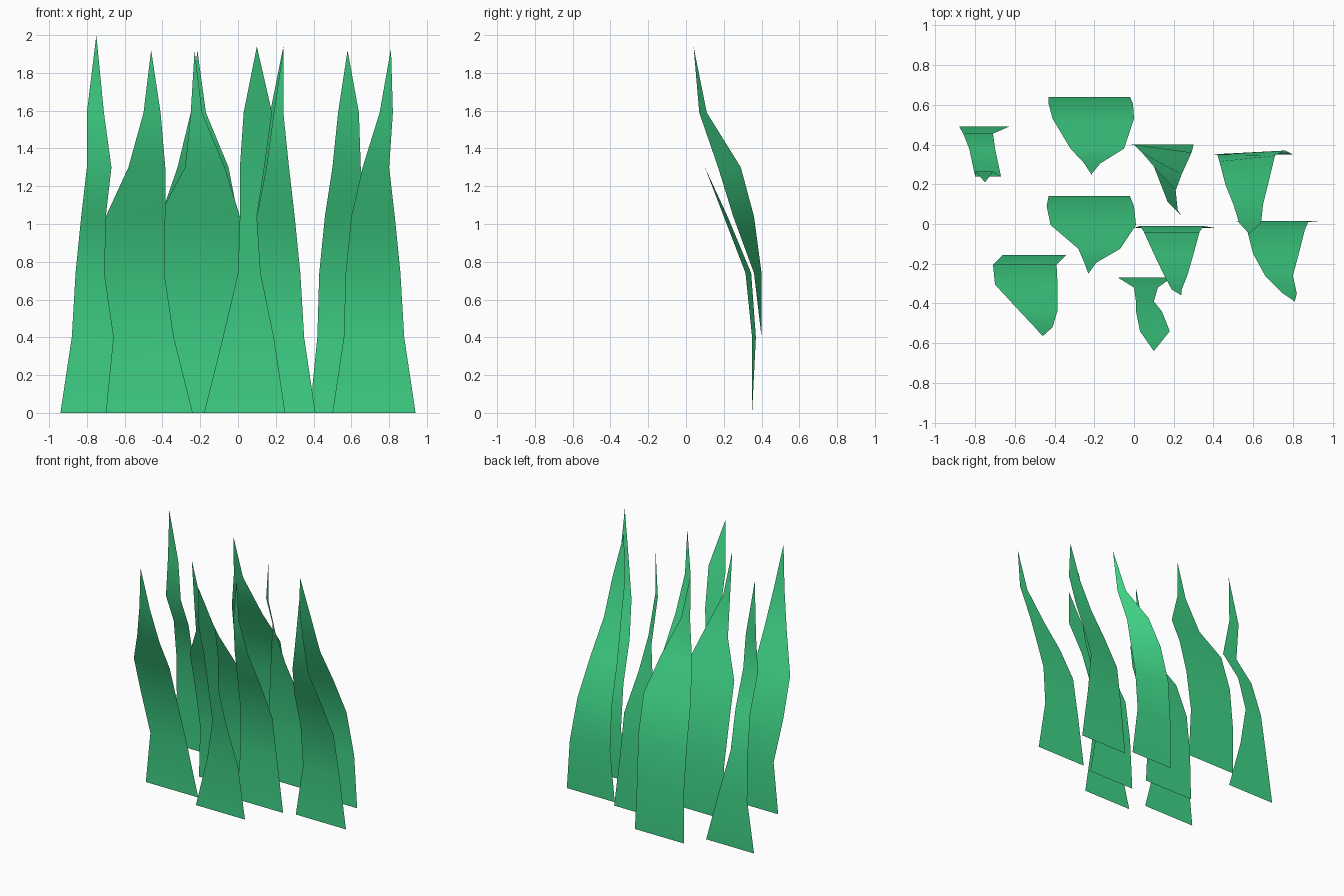
import bpy, bmesh

green = bpy.data.materials.new("leaf_green")
green.diffuse_color = (0.05, 0.65, 0.24, 1)

HEIGHTS = (0, 0.40, 0.74, 1.04, 1.30, 1.59)          # shared row heights
LEAN = (0, 0, -0.05, -0.145, -0.265, -0.335)         # default forward bend


def blade(name, base_y, left, right, tip, lean=LEAN, twist=(0,) * 6):
    """One tapering grass sheet: left/right edge x per row, tip (x, y, z)."""
    bm = bmesh.new()
    rows = []
    for z, xl, xr, dy, t in zip(HEIGHTS, left, right, lean, twist):
        y = base_y + dy
        rows.append((bm.verts.new((xl, y + t, z)), bm.verts.new((xr, y - t, z))))
    for (a, b), (c, d) in zip(rows, rows[1:]):
        bm.faces.new((a, b, d, c))
    bm.faces.new((*rows[-1], bm.verts.new(tip)))
    for f in bm.faces:
        f.smooth = True
    me = bpy.data.meshes.new(name)
    bm.to_mesh(me)
    bm.free()
    me.materials.append(green)
    bpy.context.collection.objects.link(bpy.data.objects.new(name, me))


# back row
blade("blade_back_middle", 0.64, (-.43, -.43, -.43, -.41, -.32, -.25),
      (0, -.02, -.005, .0, -.05, -.17), (-.215, .25, 1.92),
      lean=(0, 0, -.035, -.11, -.26, -.335))
blade("blade_back_left", 0.49, (-.94, -.88, -.86, -.83, -.80, -.80),
      (-.52, -.63, -.71, -.70, -.67, -.71), (-.75, .21, 2.0),
      lean=(0, 0, -.035, -.11, -.25, -.225))
blade("blade_back_right", 0.40, (-.02, -.02, .0, .04, .10, .17),
      (.35, .30, .29, .24, .21, .22), (.24, .04, 1.94),
      lean=(0, 0, -.02, -.095, -.17, -.31),
      twist=(0, 0, .02, .055, .06, .02))
blade("blade_back_far_right", 0.35, (.38, .42, .43, .46, .50, .53),
      (.80, .76, .71, .68, .65, .64), (.58, -.05, 1.92),
      lean=(0, .01, -.02, -.14, -.25, -.345),
      twist=(0, -.01, -.015, -.01, 0, 0))

# middle row
blade("blade_centre", 0.14, (-.44, -.43, -.44, -.42, -.28, -.25),
      (0, -.02, .0, .01, -.07, -.19), (-.23, -.25, 1.92))
blade("blade_right", 0.01, (.50, .56, .57, .60, .66, .75),
      (.94, .88, .86, .83, .80, .82), (.81, -.39, 1.93),
      lean=(0, .005, -.04, -.16, -.27, -.36))
blade("blade_inner_right", -0.02, (.0, .03, .05, .10, .15, .19),
      (.41, .35, .33, .30, .27, .24), (.24, -.36, 1.93),
      lean=(0, .01, -.02, -.13, -.235, -.31))

# front row
blade("blade_front_left", -0.155, (-.70, -.66, -.71, -.70, -.58, -.50),
      (-.24, -.34, -.39, -.385, -.385, -.41), (-.46, -.565, 1.92),
      lean=(0, 0, -.05, -.15, -.28, -.365))
blade("blade_front", -0.27, (-.18, -.08, .0, .01, .01, .03),
      (.25, .19, .12, .10, .14, .18), (.10, -.64, 1.94),
      lean=(0, 0, -.05, -.12, -.17, -.27))
